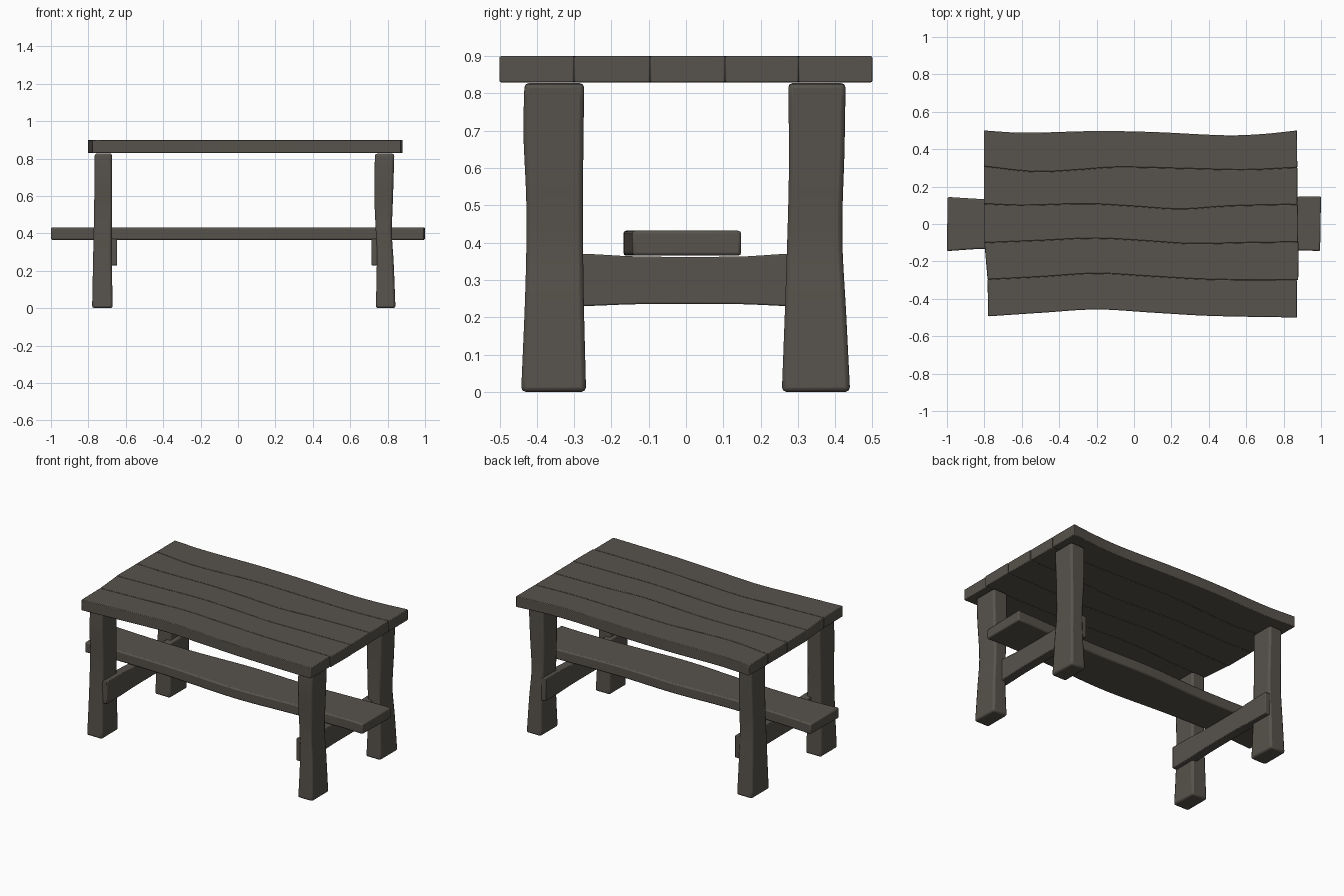
import bpy, bmesh

if "Cube" in bpy.data.objects:
    bpy.data.objects.remove(bpy.data.objects["Cube"])

wood = bpy.data.materials.new("dark weathered wood")
wood.diffuse_color = (0.095, 0.085, 0.072, 1)
wood.use_nodes = True
wood.node_tree.nodes["Principled BSDF"].inputs["Base Color"].default_value = wood.diffuse_color


def curve(pts, t):
    """Smooth interpolation (Hermite) through (position, value) pairs."""
    n = len(pts)
    if t <= pts[0][0]:
        return pts[0][1]
    if t >= pts[-1][0]:
        return pts[-1][1]

    def slope(i):
        a, b = pts[max(i - 1, 0)], pts[min(i + 1, n - 1)]
        return (b[1] - a[1]) / (b[0] - a[0])
    for i in range(n - 1):
        (a, va), (b, vb) = pts[i], pts[i + 1]
        if t <= b:
            h = b - a
            u = (t - a) / h
            return ((2*u**3 - 3*u*u + 1) * va + (u**3 - 2*u*u + u) * h * slope(i)
                    + (3*u*u - 2*u**3) * vb + (u**3 - u*u) * h * slope(i + 1))


def loft(name, sections, bevel):
    """Skin a list of four-cornered sections, cap it and round the edges."""
    bm = bmesh.new()
    rings = [[bm.verts.new(p) for p in s] for s in sections]
    for a, b in zip(rings, rings[1:]):
        for i in range(4):
            j = (i + 1) % 4
            bm.faces.new((a[i], a[j], b[j], b[i]))
    bm.faces.new(rings[0])
    bm.faces.new(rings[-1])
    bmesh.ops.recalc_face_normals(bm, faces=bm.faces)
    me = bpy.data.meshes.new(name)
    bm.to_mesh(me)
    bm.free()
    me.materials.append(wood)
    ob = bpy.data.objects.new(name, me)
    bpy.context.collection.objects.link(ob)
    m = ob.modifiers.new("rounded edges", 'BEVEL')
    m.width, m.segments, m.limit_method = bevel, 2, 'ANGLE'
    m.angle_limit = 0.9
    bpy.context.view_layer.objects.active = ob
    ob.select_set(True)
    bpy.ops.object.shade_smooth_by_angle(angle=0.6)
    ob.select_set(False)
    return ob


def plank(name, low, high, xl, xh, z0, z1, bevel, n=28):
    """Board along x with wavy long edges; xl/xh are end positions of each edge."""
    secs = []
    for i in range(n + 1):
        t = i / n
        xa = xl[0] + (xl[1] - xl[0]) * t
        xb = xh[0] + (xh[1] - xh[0]) * t
        ya, yb = curve(low, xa), curve(high, xb)
        secs.append([(xa, ya, z0), (xb, yb, z0), (xb, yb, z1), (xa, ya, z1)])
    return loft(name, secs, bevel)


# table top: five planks sharing wavy seams
seams = [
    [(-.8, -.495), (-.5, -.475), (-.2, -.457), (.1, -.474), (.4, -.491), (.87, -.5)],
    [(-.8, -.297), (-.5, -.282), (-.2, -.264), (.1, -.28), (.4, -.296), (.87, -.3)],
    [(-.8, -.1), (-.5, -.088), (-.2, -.076), (.1, -.092), (.3, -.105), (.6, -.1), (.87, -.096)],
    [(-.8, .108), (-.6, .1), (-.25, .108), (0, .095), (.25, .08), (.5, .096), (.87, .105)],
    [(-.8, .308), (-.53, .28), (-.3, .29), (-.1, .304), (.3, .296), (.6, .29), (.87, .302)],
    [(-.8, .5), (-.6, .488), (-.2, .497), (.1, .492), (.5, .474), (.7, .482), (.87, .5)],
]
ends = [((-.78, .872), (-.783, .872)), ((-.783, .878), (-.8, .88)),
        ((-.803, .877), (-.803, .876)), ((-.803, .873), (-.803, .873)),
        ((-.803, .873), (-.803, .872))]
for k in range(5):
    plank(f"top_plank_{k + 1}", seams[k], seams[k + 1], *ends[k], .83, .9, .004)

# long low board resting on the cross beams
plank("foot_board",
      [(-1, -.145), (-.8, -.133), (-.4, -.14), (.1, -.168), (.5, -.15), (.85, -.14), (1, -.145)],
      [(-1, .145), (-.8, .133), (-.4, .125), (0, .14), (.4, .13), (.85, .145), (1, .148)],
      (-1, .995), (-.997, 1), .365, .432, .008)


def leg(name, x0, x1, y0, y1, top, n=20):
    """Upright post with a hewn, wavy outline on all four sides."""
    secs = []
    for i in range(n + 1):
        z = top * i / n
        a, b, c, d = (curve(s, z) for s in (x0, x1, y0, y1))
        secs.append([(a, c, z), (b, c, z), (b, d, z), (a, d, z)])
    return loft(name, secs, .012)


# leg outlines
left_x = ([(0, -.78), (.3, -.774), (.55, -.769), (.83, -.766)],
          [(0, -.67), (.3, -.675), (.55, -.673), (.83, -.674)])
right_x = ([(0, .737), (.25, .742), (.4, .737), (.6, .729), (.83, .732)],
           [(0, .842), (.25, .832), (.4, .823), (.6, .829), (.83, .836)])
front_y = ([(0, -.442), (.3, -.43), (.5, -.428), (.7, -.436), (.83, -.433)],
           [(0, -.268), (.3, -.275), (.55, -.276), (.83, -.273)])
back_y = ([(0, .257), (.3, .268), (.6, .276), (.83, .274)],
          [(0, .44), (.2, .43), (.42, .419), (.65, .425), (.83, .428)])
for side, xs in (("left", left_x), ("right", right_x)):
    for end, ys in (("front", front_y), ("back", back_y)):
        leg(f"{end}_{side}_leg", *xs, *ys, .828 if side == "left" else .826)

# cross beams let into the inner faces of the legs
lower = [(-.43, .228), (-.27, .23), (-.13, .235), (.15, .235), (.27, .23), (.43, .228)]
upper = [(-.43, .372), (-.27, .37), (-.13, .363), (.15, .363), (.27, .37), (.43, .372)]
for side, xa, xb in (("left", -.705, -.646), ("right", .714, .773)):
    secs = []
    for i in range(21):
        y = -.422 + .842 * i / 20
        a, b = curve(lower, y), curve(upper, y)
        secs.append([(xa, y, a), (xb, y, a), (xb, y, b), (xa, y, b)])
    loft(f"{side}_cross_beam", secs, .004)
